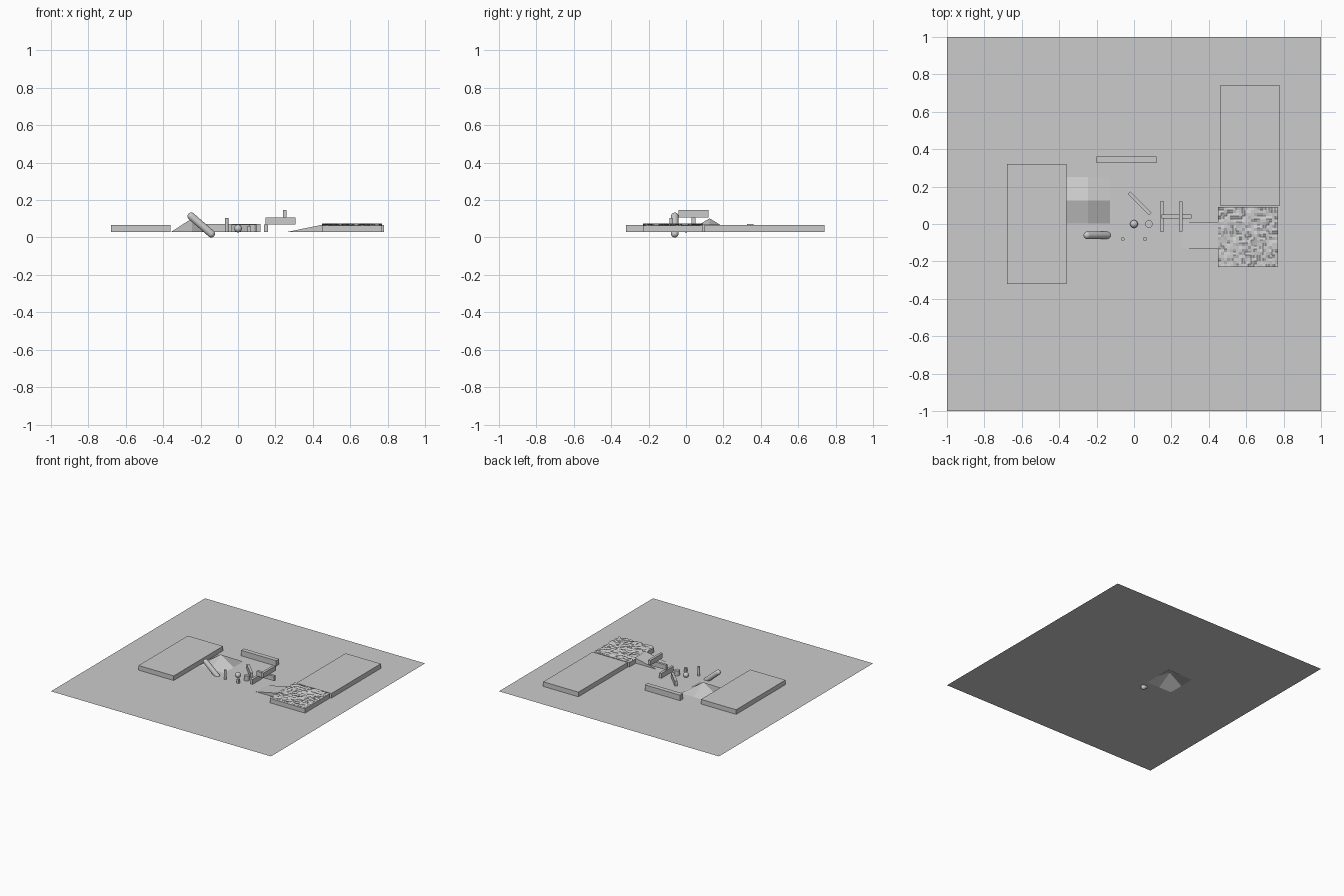
import bpy, bmesh, math, random
from mathutils import Vector

if "Cube" in bpy.data.objects:
    bpy.data.objects.remove(bpy.data.objects["Cube"])

random.seed(4)
G = 0.028  # floor level


def make(name, bm):
    me = bpy.data.meshes.new(name)
    bm.to_mesh(me)
    bm.free()
    ob = bpy.data.objects.new(name, me)
    bpy.context.collection.objects.link(ob)
    return ob


def box(name, x, y, z, turn=0):
    bm = bmesh.new()
    bmesh.ops.create_cube(bm, size=1)
    bmesh.ops.scale(bm, vec=(x[1] - x[0], y[1] - y[0], z[1] - z[0]), verts=bm.verts)
    ob = make(name, bm)
    ob.location = ((x[0] + x[1]) / 2, (y[0] + y[1]) / 2, (z[0] + z[1]) / 2)
    ob.rotation_euler.z = turn
    return ob


def sheet(name, xs, ys, height, skip=()):
    # quad grid with a height function
    bm = bmesh.new()
    v = [[bm.verts.new((x, y, height(i, j))) for j, y in enumerate(ys)] for i, x in enumerate(xs)]
    for i in range(len(xs) - 1):
        for j in range(len(ys) - 1):
            if (i, j) not in skip:
                bm.faces.new((v[i][j], v[i + 1][j], v[i + 1][j + 1], v[i][j + 1]))
    return make(name, bm)


def smooth(ob):
    bpy.ops.object.select_all(action='DESELECT')
    ob.select_set(True)
    bpy.context.view_layer.objects.active = ob
    bpy.ops.object.shade_smooth_by_angle(angle=math.radians(40))


def cylinder(name, x, y, r, h):
    bpy.ops.mesh.primitive_cylinder_add(vertices=32, radius=r, depth=h, location=(x, y, G + h / 2))
    bpy.context.object.name = name
    smooth(bpy.context.object)


# floor, open beneath the pyramid
px, py = (-0.36, -0.128), (0.003, 0.25)
sheet("floor", (-1, *px, 1), (-1, *py, 1), lambda i, j: G, skip={(1, 1)})

# pyramid mound made of four quads
sheet("pyramid_mound", (px[0], -0.246, px[1]), (py[0], 0.126, py[1]),
      lambda i, j: 0.102 if (i, j) == (1, 1) else G)

# platforms and wall
T = 0.066
box("left_platform", (-0.68, -0.36), (-0.32, 0.32), (G, T))
box("right_platform", (0.46, 0.78), (0.10, 0.74), (G, T))
box("long_wall", (-0.20, 0.12), (0.325, 0.362), (G, 0.073))

# rubble block with a rough top
box("rubble_base", (0.45, 0.77), (-0.23, 0.09), (G, 0.064))
n = 20
sheet("rubble_top", [0.45 + 0.32 * i / n for i in range(n + 1)],
      [-0.23 + 0.32 * j / n for j in range(n + 1)],
      lambda i, j: random.choice((0.065, 0.068, 0.074, 0.074)))

# ramp up to the rubble
bm = bmesh.new()
a, b = ([bm.verts.new((x, y, z)) for x, z in ((0.255, G), (0.45, G), (0.45, 0.068))]
        for y in (-0.13, 0.01))
bm.faces.new(a)
bm.faces.new(b[::-1])
for i in range(3):
    k = (i + 1) % 3
    bm.faces.new((a[k], a[i], b[i], b[k]))
make("ramp", bm)

# stacked planks and one lying diagonally
h = 0.04
box("plank_bottom", (0.14, 0.16), (-0.04, 0.12), (G, G + h))
box("plank_middle", (0.148, 0.308), (0.03, 0.05), (G + h, G + 2 * h))
box("plank_top", (0.24, 0.26), (-0.04, 0.12), (G + 2 * h, G + 3 * h))
box("plank_diagonal", (-0.05, 0.11), (0.10, 0.12), (G, G + h), -math.pi / 4)

# small loose shapes
bpy.ops.mesh.primitive_uv_sphere_add(segments=32, ring_count=16, radius=0.021, location=(0, 0, G + 0.02))
bpy.context.object.name = "ball"
smooth(bpy.context.object)
cylinder("drum", 0.08, 0.0, 0.02, 0.04)
cylinder("thin_post", -0.06, -0.08, 0.009, 0.075)
box("small_block", (0.05, 0.068), (-0.089, -0.071), (G, G + 0.034))

# tilted capsule poking through the floor
p, q, r = Vector((-0.25, -0.06, 0.113)), Vector((-0.143, -0.06, 0.02)), 0.02
bm = bmesh.new()
bmesh.ops.create_uvsphere(bm, u_segments=32, v_segments=16, radius=r)
half = (p - q).length / 2
top = {f for f in bm.faces if f.calc_center_median().z > 0}
bmesh.ops.split_edges(bm, edges=[e for e in bm.edges if all(abs(v.co.z) < 1e-5 for v in e.verts)])
for f in bm.faces:
    f.smooth = True
up = {v for f in bm.faces if f.calc_center_median().z > 0 for v in f.verts}
for v in bm.verts:
    v.co.z += half if v in up else -half
rim = [e for e in bm.edges if e.is_boundary]
for f in bmesh.ops.bridge_loops(bm, edges=rim)["faces"]:
    f.smooth = True
bmesh.ops.recalc_face_normals(bm, faces=bm.faces)
cap = make("capsule", bm)
cap.location = (p + q) / 2
cap.rotation_euler = (p - q).to_track_quat('Z', 'Y').to_euler()
